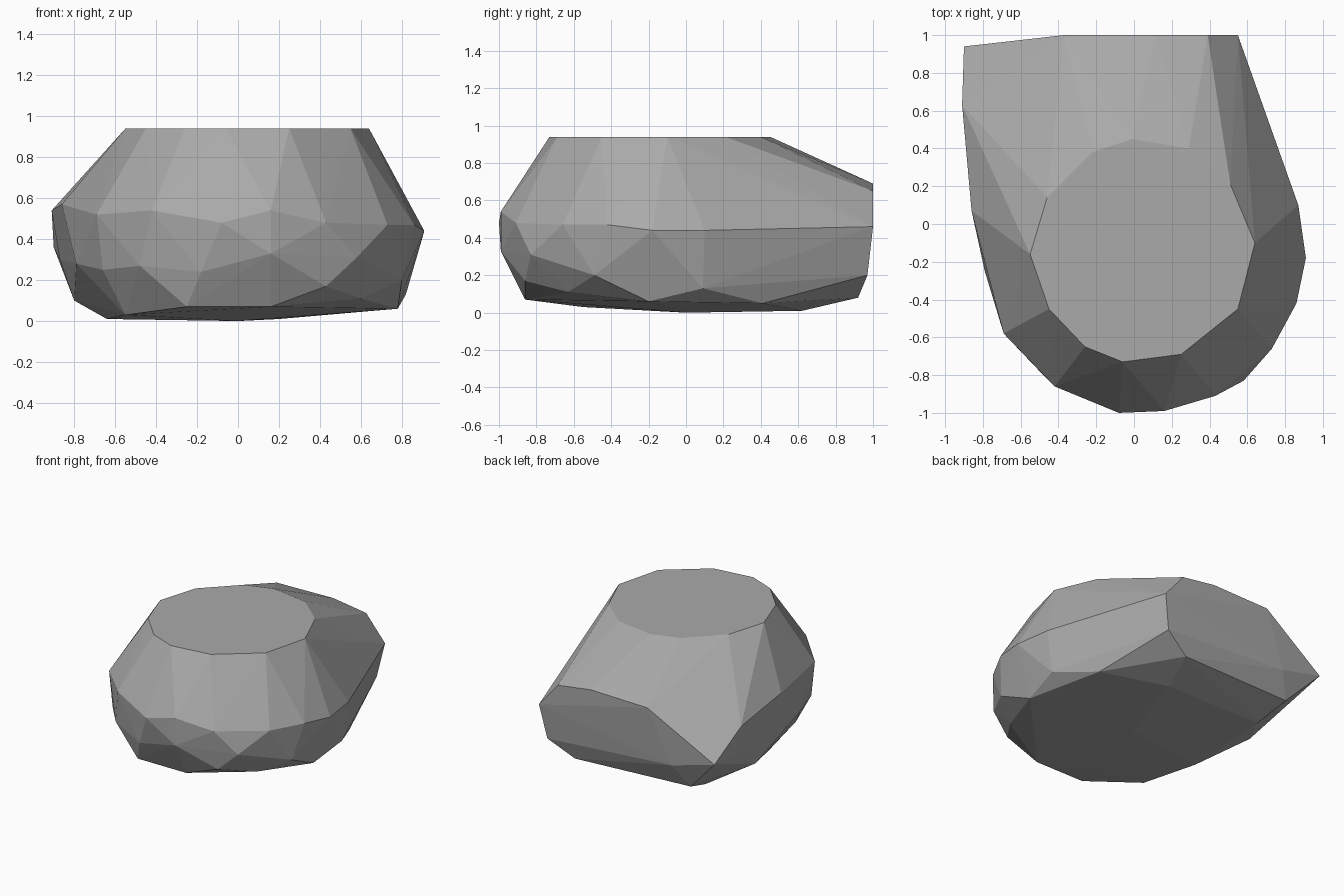
import bpy
import bmesh
from math import radians

# Remove the default object if present
default_object = bpy.data.objects.get("Cube")
if default_object:
    bpy.data.objects.remove(default_object, do_unlink=True)


def make_material(name, value):
    """Flat grey material."""
    material = bpy.data.materials.new(name)
    material.use_nodes = True
    colour = (value, value, value, 1)
    material.diffuse_color = colour
    shader = material.node_tree.nodes["Principled BSDF"]
    shader.inputs["Base Color"].default_value = colour
    shader.inputs["Roughness"].default_value = 1
    return material


def make_hull(name, points, material):
    """Faceted stone wrapped around its corner points (hundredths of a unit)."""
    bm = bmesh.new()
    for point in points:
        bm.verts.new([coordinate / 100 for coordinate in point])
    hull = bmesh.ops.convex_hull(bm, input=bm.verts[:])
    # Drop corners that ended up inside the hull
    unused = [v for v in bm.verts if not v.link_faces]
    bmesh.ops.delete(bm, geom=unused, context="VERTS")
    # Merge nearly coplanar triangles into broad facets
    bmesh.ops.dissolve_limit(bm, angle_limit=radians(1), verts=bm.verts[:], edges=bm.edges[:])
    bmesh.ops.recalc_face_normals(bm, faces=bm.faces[:])
    mesh = bpy.data.meshes.new(name)
    bm.to_mesh(mesh)
    bm.free()
    mesh.materials.append(material)
    stone = bpy.data.objects.new(name, mesh)
    bpy.context.collection.objects.link(stone)
    return stone


# Flat cap on top
cap = [(-46, 14), (-22, 38), (-1, 45), (29, 40), (51, 21), (64, -10),
       (55, -45), (25, -69), (-6, -73), (-26, -65), (-45, -45), (-55, -16)]

# Widest belt around the stone, with the high shelf at the back
belt = [(-37, 100, 68), (11, 100, 69), (39, 100, 65), (55, 100, 46),
        (87, 10, 44), (91, -18, 44), (86, -42, 47), (73, -66, 47),
        (43, -91, 48), (16, -99, 54), (-8, -100, 48), (-42, -86, 54),
        (-69, -58, 52), (-86, 7, 57), (-91, 63, 54), (-90, 94, 36)]

# Lower flank, tapering inward
flank = [(58, -83, 31), (43, -86, 17), (16, -99, 33), (-18, -94, 24),
         (-48, -80, 27), (-66, -58, 25), (-79, -25, 28), (-87, 50, 30),
         (-55, 96, 27), (50, 97, 20), (82, 9, 13), (80, -49, 20)]

# Underside, gently tilted
base = [(16, -86, 7), (-25, -86, 7), (-55, -55, 3), (-64, -10, 1),
        (-80, 30, 10), (-60, 62, 1), (-65, 87, 10), (30, 92, 8),
        (20, 62, 1), (66, 41, 5), (78, -20, 6), (60, -63, 11), (0, 0, 0)]

corners = [(x, y, 94) for x, y in cap] + belt + flank + base
make_hull("boulder", corners, make_material("stone grey", 0.4))
